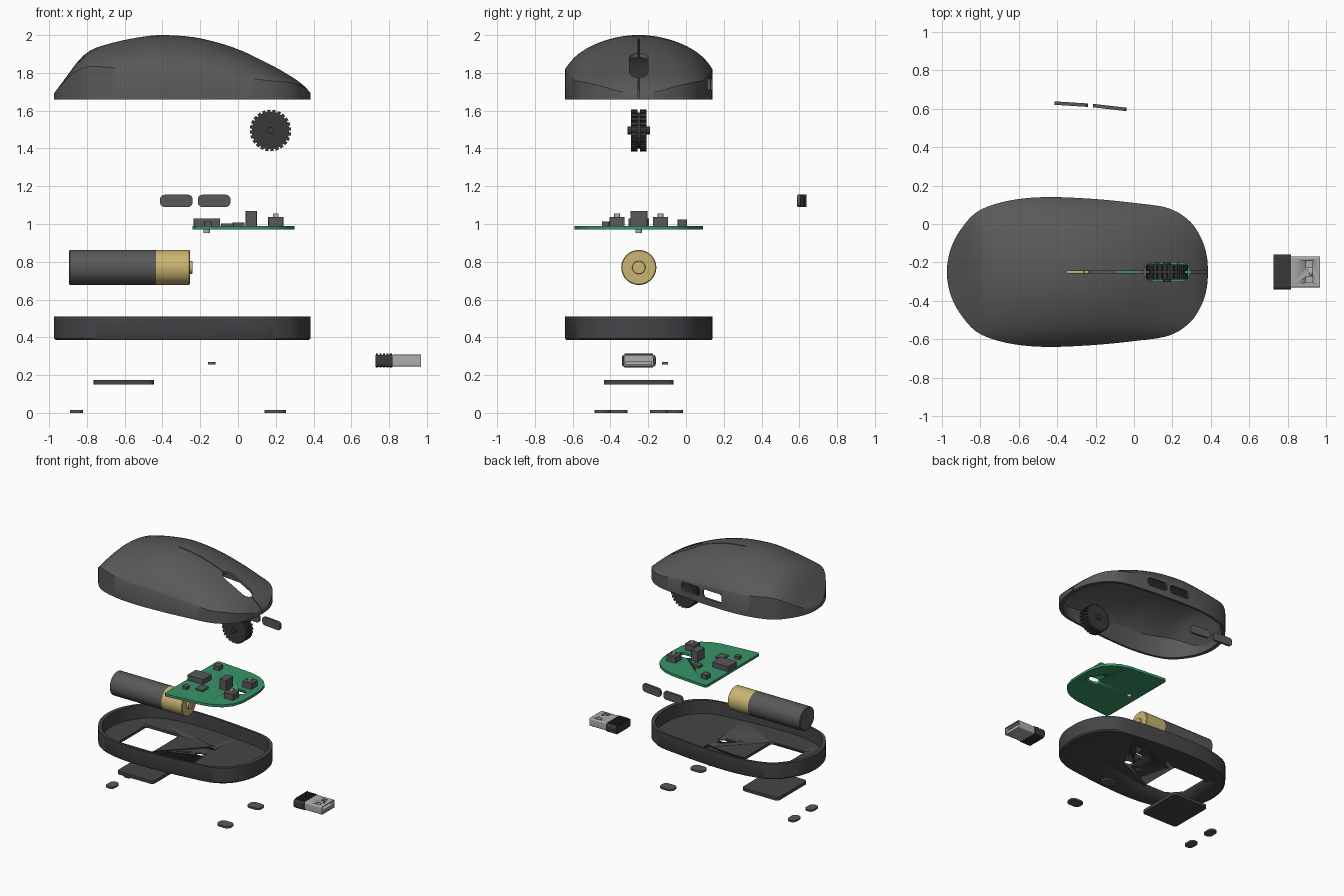
import bpy, bmesh, math

if "Cube" in bpy.data.objects:
    bpy.data.objects.remove(bpy.data.objects["Cube"])

CY = -0.25  # centre line of the mouse body


def material(name, *rgb):
    m = bpy.data.materials.new(name)
    m.diffuse_color = (*rgb, 1)
    m.use_nodes = True
    m.node_tree.nodes["Principled BSDF"].inputs["Base Color"].default_value = m.diffuse_color
    return m


DARK = material("dark_plastic", .1, .1, .1)
TRAY = material("tray_plastic", .06, .06, .065)
BLACK = material("black_plastic", .04, .04, .04)
GREEN = material("board_green", .04, .3, .14)
GOLD = material("gold", .6, .46, .17)
METAL = material("metal", .42, .42, .42)


def loft(name, rings, mat=DARK, angle=35):
    """Closed skin through equal-length rings, capped at both ends."""
    bm = bmesh.new()
    vs = [[bm.verts.new(p) for p in r] for r in rings]
    n = len(rings[0])
    for a, b in zip(vs, vs[1:]):
        for i in range(n):
            bm.faces.new((a[i], a[(i + 1) % n], b[(i + 1) % n], b[i]))
    bm.faces.new(vs[0])
    bm.faces.new(vs[-1])
    bmesh.ops.recalc_face_normals(bm, faces=bm.faces)
    me = bpy.data.meshes.new(name)
    bm.to_mesh(me)
    bm.free()
    ob = bpy.data.objects.new(name, me)
    bpy.context.collection.objects.link(ob)
    me.materials.append(mat)
    select(ob)
    bpy.ops.object.shade_smooth_by_angle(angle=math.radians(angle))
    return ob


def select(*obs):
    bpy.ops.object.select_all(action='DESELECT')
    for o in obs:
        o.select_set(True)
    bpy.context.view_layer.objects.active = obs[0]


def place(axis, u, v, w):
    return {'z': (u, v, w), 'y': (u, w, v), 'x': (w, u, v)}[axis]


def prism(name, pts, a, b, axis='z', mat=DARK):
    return loft(name, [[place(axis, u, v, w) for u, v in pts] for w in (a, b)], mat)


def rrect(u0, u1, v0, v1, r=.001, n=6):
    out = []
    for k, (cu, cv) in enumerate(((u1 - r, v1 - r), (u0 + r, v1 - r), (u0 + r, v0 + r), (u1 - r, v0 + r))):
        for i in range(n + 1):
            t = math.pi / 2 * (k + i / n)
            out.append((cu + r * math.cos(t), cv + r * math.sin(t)))
    return out


def box(name, x, y, z, r=.004, mat=DARK):
    return prism(name, rrect(*x, *y, r, 3), *z, mat=mat)


def circle(cu, cv, r, n=48):
    return [(cu + r * math.cos(i * math.tau / n), cv + r * math.sin(i * math.tau / n)) for i in range(n)]


def cut(ob, *cutters):
    for c in cutters:
        c.hide_render = True
        m = ob.modifiers.new("cut", 'BOOLEAN')
        m.operation, m.solver, m.object = 'DIFFERENCE', 'EXACT', c
        select(ob)
        bpy.ops.object.modifier_apply(modifier=m.name)
        bpy.data.objects.remove(c)


def join(*obs):
    select(*obs)
    bpy.ops.object.join()


def spline(pts, n=6, closed=False):
    out, k = [], len(pts)
    g = (lambda i: pts[i % k]) if closed else (lambda i: pts[min(max(i, 0), k - 1)])
    for i in range(k if closed else k - 1):
        p = [g(i + j) for j in (-1, 0, 1, 2)]
        for s in range(n):
            t = s / n
            out.append(tuple(.5 * (2 * b + (c - a) * t + (2 * a - 5 * b + 4 * c - d) * t * t
                                   + (3 * b - a - 3 * c + d) * t ** 3) for a, b, c, d in zip(*p)))
    return out if closed else out + [pts[-1]]


# Body outline seen from above, and ridge line seen from the side
half = [(-.975, 0), (-.955, .12), (-.9, .225), (-.81, .318), (-.66, .37), (-.47, .39), (-.23, .382),
        (0, .36), (.18, .332), (.29, .265), (.35, .175), (.378, .09), (.385, 0)]
outline = spline([(x, CY + y) for x, y in half] + [(x, CY - y) for x, y in half[-2:0:-1]], closed=True)
ridge = spline([(-.975, 1.69), (-.93, 1.75), (-.81, 1.9), (-.68, 1.955), (-.5, 1.992), (-.38, 2), (-.2, 1.983),
                (0, 1.925), (.2, 1.83), (.32, 1.755), (.37, 1.71), (.386, 1.69)])


def shell_z(x, y):
    for (a, za), (b, zb) in zip(ridge, ridge[1:]):
        if x <= b:
            break
    top = za + (zb - za) * min(max((x - a) / (b - a), 0), 1)
    v = abs(y - CY) / (.39 - .06 * max(0, (x + .4) / .785))
    return 1.66 + (top - 1.66) * (1 - .4 * v ** 2 - .13 * v ** 8)


def scaled(s):
    return [(-.3 + (x + .3) * s, CY + (y - CY) * s) for x, y in outline]


# Top shell: outer skin, rim, inner skin
steps = [math.sin(math.pi / 2 * (i + .3) / 20.3) for i in range(21)]
rings = [[(x, y, shell_z(x, y)) for x, y in scaled(s)] for s in steps]
rings += [[(x, y, 1.66) for x, y in scaled(k)] for k in (1, .955)]
rings += [[(x, y, max(shell_z(x, y) - .022, 1.662)) for x, y in scaled(s * .955)] for s in steps[::-1]]
shell = loft("top_shell", rings, DARK, 40)
cut(shell, prism("wheel_cut", rrect(.05, .29, CY - .05, CY + .05, .049), 1.6, 2.1),
    box("slit_cut", (-.35, .5), (CY - .004, CY + .004), (1.6, 2.1), .0005))
buttons = ((-.413, -.24, .639, .628), (-.213, -.04, .626, .606))
for x0, x1, ya, yb in buttons:
    cut(shell, prism("button_cut", rrect(x0, x1, 1.71, 1.778, .025), 0, .3, 'y'))
select(shell)
bpy.ops.object.shade_smooth_by_angle(angle=math.radians(40))

# Side buttons, bent along the body side
for i, (x0, x1, ya, yb) in enumerate(buttons):
    pts = rrect(x0, x1, 1.09, 1.155, .025)
    loft(f"side_button_{i + 1}", [[(x, ya + (yb - ya) * (x - x0) / (x1 - x0) + d, z) for x, z in pts]
                                  for d in (0, -.018)])

# Scroll wheel: two toothed rims, core and axle
N = 24
gear = []
for i in range(N):
    for f, r in ((0, .11), (.6, .11), (.65, .099), (.95, .099)):
        t = (i + f) * math.tau / N
        gear.append((.172 + r * math.cos(t), 1.495 + r * math.sin(t)))
join(prism("scroll_wheel", gear, CY - .04, CY - .006, 'y', BLACK),
     prism("rim", gear, CY + .006, CY + .04, 'y', BLACK),
     prism("core", circle(.172, 1.495, .095), CY - .03, CY + .03, 'y', BLACK),
     prism("axle", circle(.172, 1.495, .02, 24), CY - .06, CY + .06, 'y', BLACK))

# Circuit board with wheel and sensor openings
edge = [(-.24, .325), (-.225, .34), (.08, .312), (.16, .29), (.22, .255), (.27, .2), (.295, .12), (.3, .05)]
board = prism("circuit_board", [(x, CY + y) for x, y in edge] + [(x, CY - y) for x, y in edge[::-1]],
              .97, .99, mat=GREEN)
cut(board, prism("slot", rrect(.12, .24, CY - .035, CY + .035, .034), .9, 1.1),
    prism("eye", circle(-.165, CY, .022, 20), .9, 1.1))

# Components on the board
for side in (-1, 1):
    y = CY + .115 * side
    join(box("click_switch", (.16, .24), (y - .04, y + .04), (.99, 1.037)),
         box("plunger", (.185, .215), (y - .015, y + .015), (1.037, 1.055), mat=METAL))
box("scroll_encoder", (.04, .1), (CY - .045, CY + .045), (.99, 1.07))
box("sensor_chip", (-.235, -.095), (CY - .055, CY + .055), (.99, 1.03))
prism("sensor_lens", circle(-.165, CY, .018, 20), .953, .99, mat=METAL)
box("side_switch", (-.185, -.135), (-.045, .005), (.99, 1.023))
box("control_chip", (-.09, -.025), (-.41, -.33), (.99, 1.003))
box("small_chip", (-.03, .035), (-.17, -.12), (.99, 1.007))
box("power_chip", (-.18, -.14), (-.445, -.405), (.99, 1.012))

# Battery along x
for name, mat, prof in (("battery_body", DARK, ((-.895, .086), (-.89, .093), (-.435, .093))),
                        ("battery_top", GOLD, ((-.435, .093), (-.26, .093), (-.255, .088), (-.255, .035), (-.24, .033)))):
    loft(name, [[(x, y, z) for y, z in circle(CY, .77, r)] for x, r in prof], mat)

# Bottom tray with openings
tray = loft("bottom_tray", [[(x, y, z) for x, y in scaled(s)] for s, z in
                            ((.985, .385), (1, .395), (1, .51), (.955, .51), (.955, .405))], TRAY)
cut(tray, prism("bay", rrect(-.755, -.455, CY - .175, CY + .175, .02), .3, .6),
    prism("eye", rrect(-.195, -.115, CY - .03, CY + .03, .028), .3, .6),
    prism("slider", rrect(-.175, -.105, -.128, -.092, .008), .3, .6))

# Battery door, power slider and glide feet
prism("battery_door", rrect(-.765, -.445, CY - .185, CY + .185, .025), .15, .175, mat=TRAY)
box("power_slider", (-.16, -.12), (-.128, -.094), (.255, .27))
for side in (-1, 1):
    for name, x0, x1, a, b, r in (("front_foot", .14, .255, .148, .235, .035), ("rear_foot", -.89, -.82, .06, .16, .03)):
        ya, yb = sorted((CY + side * a, CY + side * b))
        prism(f"{name}_{side}", rrect(x0, x1, ya, yb, r), 0, .014)

# Wireless receiver: gripped cap, hollow metal plug, tongue
cap = [prism("receiver_cap", rrect(CY - .09, CY + .09, .244, .307, .015), .728, .818, 'x', BLACK)]
for i in range(5):
    x = .731 + i * .018
    cap.append(box("grip", (x, x + .011), (CY - .075, CY + .075), (.24, .314), .003, BLACK))
join(*cap)
plug = loft("receiver_plug", [[(x, y, z) for y, z in rrect(CY - .08 + d, CY + .08 - d, .246 + d, .308 - d, .008)]
                              for x, d in ((.818, 0), (.97, 0), (.97, .006), (.825, .006))], METAL)
for y in (-.21, -.29):
    cut(plug, box("window", (.897, .93), (y - .016, y + .016), (.29, .35), .001))
box("receiver_tongue", (.82, .965), (CY - .07, CY + .07), (.254, .274), .001, METAL)
